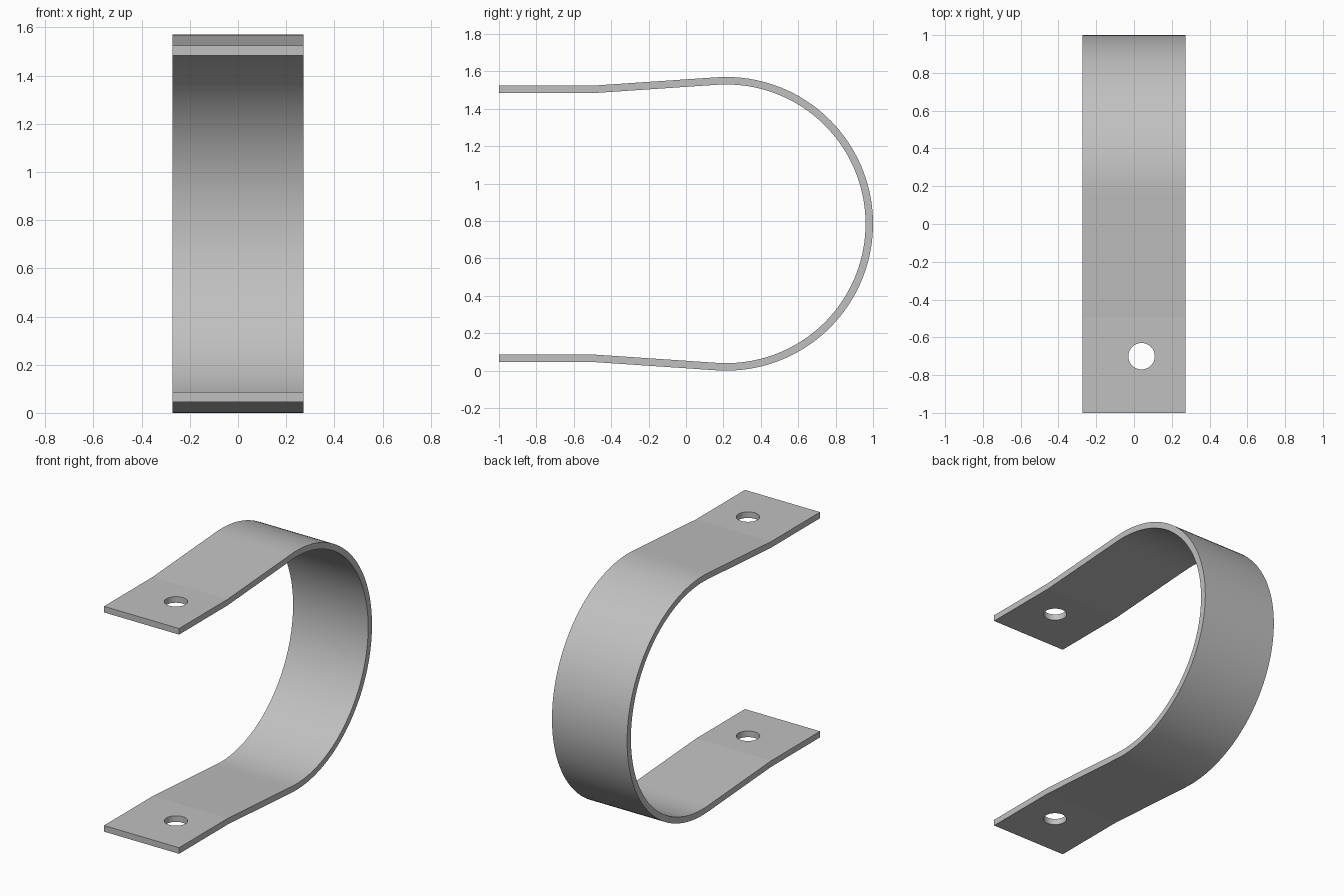
import bpy, bmesh, math

if "Cube" in bpy.data.objects:
    bpy.data.objects.remove(bpy.data.objects["Cube"])

WIDTH, THICK = 0.545, 0.04
RADIUS, CY, CZ = 0.785, 0.215, 0.785
TILT = 0.068            # slope of the straight legs
END_Y, BEND_Y, FLAT_Z = -1.0, -0.495, 1.524
SEGMENTS = 72

steel = bpy.data.materials.new("plain steel grey")
steel.use_nodes = True
grey = (0.53, 0.53, 0.53, 1.0)
steel.diffuse_color = grey
steel.node_tree.nodes["Principled BSDF"].inputs["Base Color"].default_value = grey


def strip_side(inset):
    """Side profile of the strip at a depth below its outer skin, top to bottom."""
    z = FLAT_Z - inset
    leg = [(END_Y, z), (BEND_Y + inset * math.tan(TILT / 2), z)]
    r = RADIUS - inset
    start = math.pi / 2 + TILT
    arc = []
    for i in range(SEGMENTS + 1):
        a = start - 2 * start * i / SEGMENTS
        arc.append((CY + r * math.cos(a), CZ + r * math.sin(a)))
    mirrored = [(y, 2 * CZ - z) for y, z in reversed(leg)]
    return leg + arc + mirrored


# Bent strap: side profile as a row of quads, pushed across the width
bm = bmesh.new()
outer, inner = [[bm.verts.new((-WIDTH / 2, y, z)) for y, z in strip_side(d)]
                for d in (0, THICK)]
for i in range(len(outer) - 1):
    bm.faces.new((outer[i], outer[i + 1], inner[i + 1], inner[i]))
ext = bmesh.ops.extrude_face_region(bm, geom=bm.faces[:], use_keep_orig=True)
moved = [v for v in ext["geom"] if isinstance(v, bmesh.types.BMVert)]
bmesh.ops.translate(bm, verts=moved, vec=(WIDTH, 0, 0))
bmesh.ops.recalc_face_normals(bm, faces=bm.faces[:])
mesh = bpy.data.meshes.new("strap")
bm.to_mesh(mesh)
bm.free()
strap = bpy.data.objects.new("strap", mesh)
bpy.context.collection.objects.link(strap)
mesh.materials.append(steel)

# Bolt holes: one drill passes through both end tabs
bpy.ops.mesh.primitive_cylinder_add(vertices=48, radius=0.07, depth=3,
                                    location=(0.04, -0.7, CZ))
drill = bpy.context.object
drill.name = "hole_cutter"
drill.hide_render = True
drill.data.materials.append(steel)

bpy.ops.object.select_all(action="DESELECT")
strap.select_set(True)
bpy.context.view_layer.objects.active = strap
cut = strap.modifiers.new("bolt_holes", "BOOLEAN")
cut.object = drill
cut.operation = "DIFFERENCE"
cut.solver = "EXACT"
bpy.ops.object.modifier_apply(modifier=cut.name)
bpy.data.objects.remove(drill)

# Smooth curve and hole walls, flat tabs and legs
bpy.ops.object.shade_smooth_by_angle(angle=math.radians(30))
for face in strap.data.polygons:
    if face.center.y < CY - RADIUS * TILT and abs(face.normal.z) > 0.9:
        face.use_smooth = False
